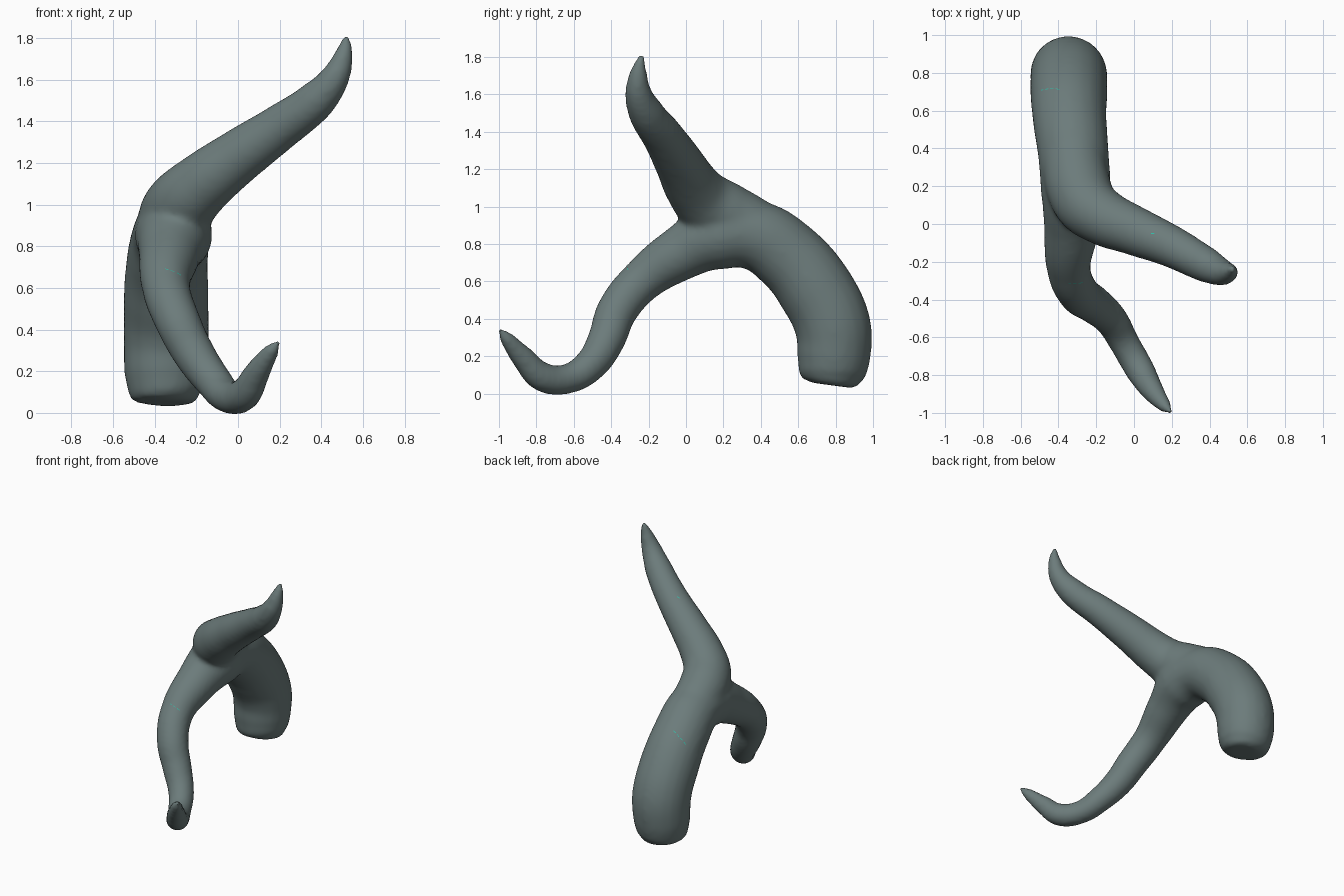
import bpy, bmesh
from mathutils import Vector

cube = bpy.data.objects.get("Cube")
if cube:
    bpy.data.objects.remove(cube, do_unlink=True)


def make_material(name, colour):
    mat = bpy.data.materials.new(name)
    mat.use_nodes = True
    mat.diffuse_color = colour
    bsdf = next(n for n in mat.node_tree.nodes if n.type == 'BSDF_PRINCIPLED')
    bsdf.inputs["Base Color"].default_value = colour
    return mat


grey_green = make_material("grey_green", (0.15, 0.20, 0.198, 1))
teal = make_material("bright_teal", (0.03, 0.50, 0.38, 1))

# Limb paths: x, y, z, radius
trunk_and_lower_limb = [
    (-.34, .775, .045, .11), (-.34, .777, .06, .150), (-.345, .78, .10, .180),
    (-.35, .79, .20, .198), (-.345, .785, .36, .205), (-.345, .69, .56, .205),
    (-.34, .55, .73, .196), (-.32, .36, .85, .188), (-.31, .17, .845, .186),
    (-.33, -.02, .755, .148), (-.345, -.24, .60, .116), (-.29, -.37, .44, .110),
    (-.215, -.425, .29, .102), (-.12, -.51, .155, .090), (-.05, -.63, .08, .081),
    (.03, -.77, .09, .080), (.09, -.87, .19, .065), (.155, -.955, .29, .043),
    (.197, -1.0, .345, .016)]
upper_limb = [
    (-.335, .50, .76, .17), (-.32, .35, .88, .17), (-.295, .20, .965, .174),
    (-.255, .11, 1.02, .168), (-.17, .04, 1.10, .152), (0, -.035, 1.23, .132),
    (.2, -.12, 1.37, .112), (.38, -.215, 1.505, .096), (.465, -.255, 1.61, .073),
    (.505, -.255, 1.71, .050), (.525, -.235, 1.82, .016)]

# Sweep both limbs as tapered tubes
curve = bpy.data.curves.new("limb_paths", 'CURVE')
curve.dimensions = '3D'
curve.bevel_depth = 1
curve.bevel_resolution = 8
curve.resolution_u = 8
curve.use_fill_caps = True
for path in (trunk_and_lower_limb, upper_limb):
    spline = curve.splines.new('BEZIER')
    spline.bezier_points.add(len(path) - 1)
    for point, (x, y, z, r) in zip(spline.bezier_points, path):
        point.co = (x, y, z)
        point.radius = r
        point.handle_left_type = point.handle_right_type = 'AUTO'
helper = bpy.data.objects.new("limb_paths", curve)
bpy.context.collection.objects.link(helper)
bpy.context.view_layer.update()
deps = bpy.context.evaluated_depsgraph_get()
mesh = bpy.data.meshes.new_from_object(helper.evaluated_get(deps))
bpy.data.objects.remove(helper, do_unlink=True)

# Close the tube ends
bm = bmesh.new()
bm.from_mesh(mesh)
bmesh.ops.remove_doubles(bm, verts=bm.verts, dist=0.0005)
bmesh.ops.recalc_face_normals(bm, faces=bm.faces)
bm.to_mesh(mesh)
bm.free()
mesh.materials.clear()
mesh.materials.append(grey_green)

# Fuse the limbs into one smooth forked branch
branch = bpy.data.objects.new("forked_branch", mesh)
bpy.context.collection.objects.link(branch)
remesh = branch.modifiers.new("fuse", 'REMESH')
remesh.mode = 'VOXEL'
remesh.voxel_size = 0.016
remesh.use_smooth_shade = True
soften = branch.modifiers.new("soften", 'SMOOTH')
soften.factor = 0.5
soften.iterations = 16


def dashed_mark(name, start, end, dashes):
    """Row of hair-thin flat dashes lying on the branch surface."""
    start, end = Vector(start), Vector(end)
    step = (end - start) / dashes
    side = Vector((0, 0.0025, 0))
    bm = bmesh.new()
    for i in range(dashes):
        a = start + step * i
        b = a + step * 0.65
        bm.faces.new([bm.verts.new(p) for p in (a - side, b - side, b + side, a + side)])
    data = bpy.data.meshes.new(name)
    bm.to_mesh(data)
    bm.free()
    data.materials.append(teal)
    mark = bpy.data.objects.new(name, data)
    bpy.context.collection.objects.link(mark)
    wrap = mark.modifiers.new("lay_on_surface", 'SHRINKWRAP')
    wrap.target = branch
    wrap.wrap_mode = 'ABOVE_SURFACE'
    wrap.offset = 0.003


# Fine teal flecks
dashed_mark("trunk_fleck", (-.48, .70, .75), (-.38, .70, .83), 4)
dashed_mark("lower_limb_fleck", (-.35, -.31, .69), (-.28, -.295, .64), 3)
dashed_mark("upper_limb_fleck", (.10, -.06, 1.40), (.125, -.06, 1.41), 1)
